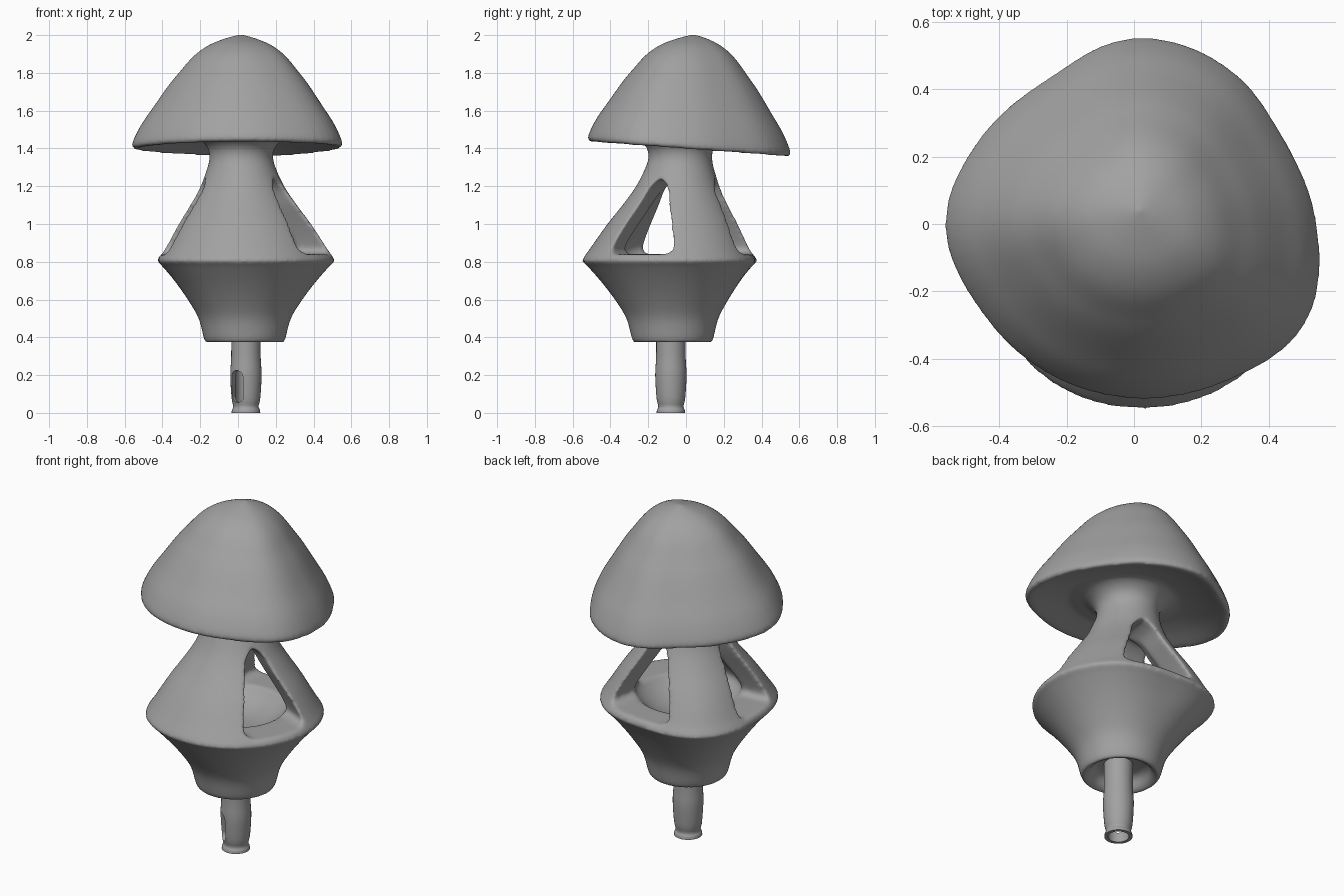
import bpy, bmesh
from math import sin, cos, pi, radians
from mathutils import Matrix

if "Cube" in bpy.data.objects:
    bpy.data.objects.remove(bpy.data.objects["Cube"])

grey = bpy.data.materials.new("plain grey")
grey.use_nodes = True
grey.diffuse_color = (0.36, 0.36, 0.36, 1)
grey.node_tree.nodes["Principled BSDF"].inputs["Base Color"].default_value = (0.36, 0.36, 0.36, 1)

# Plan outlines as radii at even angles, counter-clockwise from +x
WAIST = [.47, .465, .435, .5, .455, .482, .472, .47]
BRIM = [.537, .507, .537, .547, .497, .517, .555, .517, .507, .512, .535, .582]


def clamp(v):
    return max(0.0, min(1.0, v))


def blend(p, q, s, u, t):
    """Smooth step from q to s with neighbours p and u."""
    return 0.5 * (2 * q + (s - p) * t + (2 * p - 5 * q + 4 * s - u) * t * t
                  + (3 * q - p - 3 * s + u) * t ** 3)


def spline(points, steps=4):
    pts = [points[0]] + points + [points[-1]]
    out = []
    for quad in zip(pts, pts[1:], pts[2:], pts[3:]):
        out += [[blend(*axis, i / steps) for axis in zip(*quad)] for i in range(steps)]
    return out + [points[-1]]


def plan(radii, a):
    f = a / (2 * pi) * len(radii)
    i = int(f)
    return blend(*(radii[(i + k) % len(radii)] for k in (-1, 0, 1, 2)), f - i)


def add_object(name, bm):
    bmesh.ops.recalc_face_normals(bm, faces=bm.faces)
    mesh = bpy.data.meshes.new(name)
    bm.to_mesh(mesh)
    bm.free()
    mesh.materials.append(grey)
    ob = bpy.data.objects.new(name, mesh)
    bpy.context.collection.objects.link(ob)
    return ob


def lathe(name, profile, section, sides=72):
    """Turn a (radius, height) profile, with section shaping each ring."""
    bm = bmesh.new()
    rings = [[bm.verts.new(section(2 * pi * i / sides, r, z)) for i in range(sides)]
             for r, z in spline(profile)]
    for low, high in zip(rings, rings[1:]):
        for i in range(sides):
            j = (i + 1) % sides
            bm.faces.new((low[i], low[j], high[j], high[i]))
    bm.faces.new(rings[0])
    bm.faces.new(rings[-1])
    return add_object(name, bm)


def prism(name, outline, origin, angle, depth):
    """Extrude an upright (side, height) outline outwards at an angle."""
    bm = bmesh.new()
    turn = Matrix.Translation(origin) @ Matrix.Rotation(radians(angle), 4, "Z")
    face = bm.faces.new([bm.verts.new((0, s, z)) for s, z in outline])
    new = bmesh.ops.extrude_face_region(bm, geom=[face])["geom"]
    bmesh.ops.translate(bm, vec=(depth, 0, 0),
                        verts=[v for v in new if isinstance(v, bmesh.types.BMVert)])
    bmesh.ops.transform(bm, matrix=turn, verts=bm.verts)
    return add_object(name, bm)


def apply(ob, kind, **settings):
    mod = ob.modifiers.new(kind, kind)
    for key, value in settings.items():
        setattr(mod, key, value)
    bpy.context.view_layer.objects.active = ob
    bpy.ops.object.modifier_apply(modifier=mod.name)


def combine(ob, other, operation):
    apply(ob, "BOOLEAN", object=other, operation=operation, solver="EXACT")
    bpy.data.objects.remove(other)


def body_section(a, r, z):
    # Soft corners at the waist, drifting back towards the neck
    t = clamp((z - 0.85) / 0.5)
    r *= 1 + (plan(WAIST, a) / 0.467 - 1) * clamp((r - 0.2) / 0.2)
    return 0.035 - 0.018 * t + r * cos(a), -0.07 + 0.04 * t + r * sin(a), z


def cap_section(a, r, z):
    # Lobed rim, sloping down towards the back
    k = r / 0.55
    rad = k * plan(BRIM, a)
    y = rad * sin(a) + 0.04 * (1 - k)
    return rad * cos(a) + 0.015 * (1 - k), y, z - 0.075 * y * clamp(k * 2)


def pole_section(a, r, z):
    return 0.042 + r * cos(a), -0.08 + r * sin(a), z


# Body: recessed base, flared bowl, sharp waist and tapering neck
body = lathe("body", [
    (.01, .45), (.13, .44), (.17, .39), (.2, .373), (.215, .39), (.245, .5), (.305, .6),
    (.38, .7), (.45, .78), (.475, .803), (.465, .825), (.435, .87), (.355, 1), (.285, 1.1),
    (.222, 1.2), (.18, 1.3), (.168, 1.36), (.182, 1.41), (.23, 1.45), (.31, 1.47),
    (.31, 1.52), (.01, 1.54)], body_section)

# Chamber inside the body, leaving thick legs
chamber = lathe("chamber", [
    (.01, .74), (.1, .745), (.2, .78), (.28, .845), (.275, .9), (.21, 1), (.14, 1.1),
    (.08, 1.18), (.01, 1.22)], body_section)
combine(body, chamber, "DIFFERENCE")

# Three arched openings leave a broad front leg and two narrow ones
half = spline([(.16, .84), (.2, .86), (.19, .91), (.15, 1), (.1, 1.1), (.06, 1.19), (.01, 1.235)])
arch = half + [(-s, z) for s, z in reversed(half)]
for angle, width in ((-25, 0.87), (81, 1), (185, 0.73)):
    cutter = prism("opening", [(s * width, z) for s, z in arch], (.03, -.06, 0), angle, 0.8)
    combine(body, cutter, "DIFFERENCE")

# Cap: domed top over a shallow hollow
cap = lathe("cap", [
    (.01, 1.48), (.25, 1.468), (.4, 1.44), (.515, 1.403), (.545, 1.398), (.556, 1.425), (.513, 1.52),
    (.447, 1.62), (.373, 1.73), (.318, 1.8), (.245, 1.887), (.17, 1.945), (.09, 1.98), (.01, 2.003)],
    cap_section)
combine(body, cap, "UNION")

# Blend the cap, neck and legs into one soft surface
body.name = "cap_and_body"
apply(body, "REMESH", mode="VOXEL", voxel_size=0.011)
apply(body, "SMOOTH", factor=0.5, iterations=12)

# Pole: slightly swollen tube with a flared foot and a side slot
pole = lathe("pole", [(.076, 0), (.074, .015), (.067, .035), (.076, .08), (.083, .2),
                      (.078, .3), (.078, .47)], pole_section, 32)
bore = lathe("bore", [(.062, -.05), (.055, .04), (.055, .33)], pole_section, 32)
combine(pole, bore, "DIFFERENCE")
slot = [(0.038 * cos(t * pi / 8), (0.19 if t < 8 else 0.09) + 0.035 * sin(t * pi / 8))
        for t in range(16)]
combine(pole, prism("slot", slot, (.042, -.08, 0), -128, 0.2), "DIFFERENCE")

for ob, crease in ((body, 85), (pole, 50)):
    ob.data.materials.clear()
    ob.data.materials.append(grey)
    bpy.ops.object.select_all(action="DESELECT")
    ob.select_set(True)
    bpy.context.view_layer.objects.active = ob
    bpy.ops.object.shade_smooth_by_angle(angle=radians(crease))
